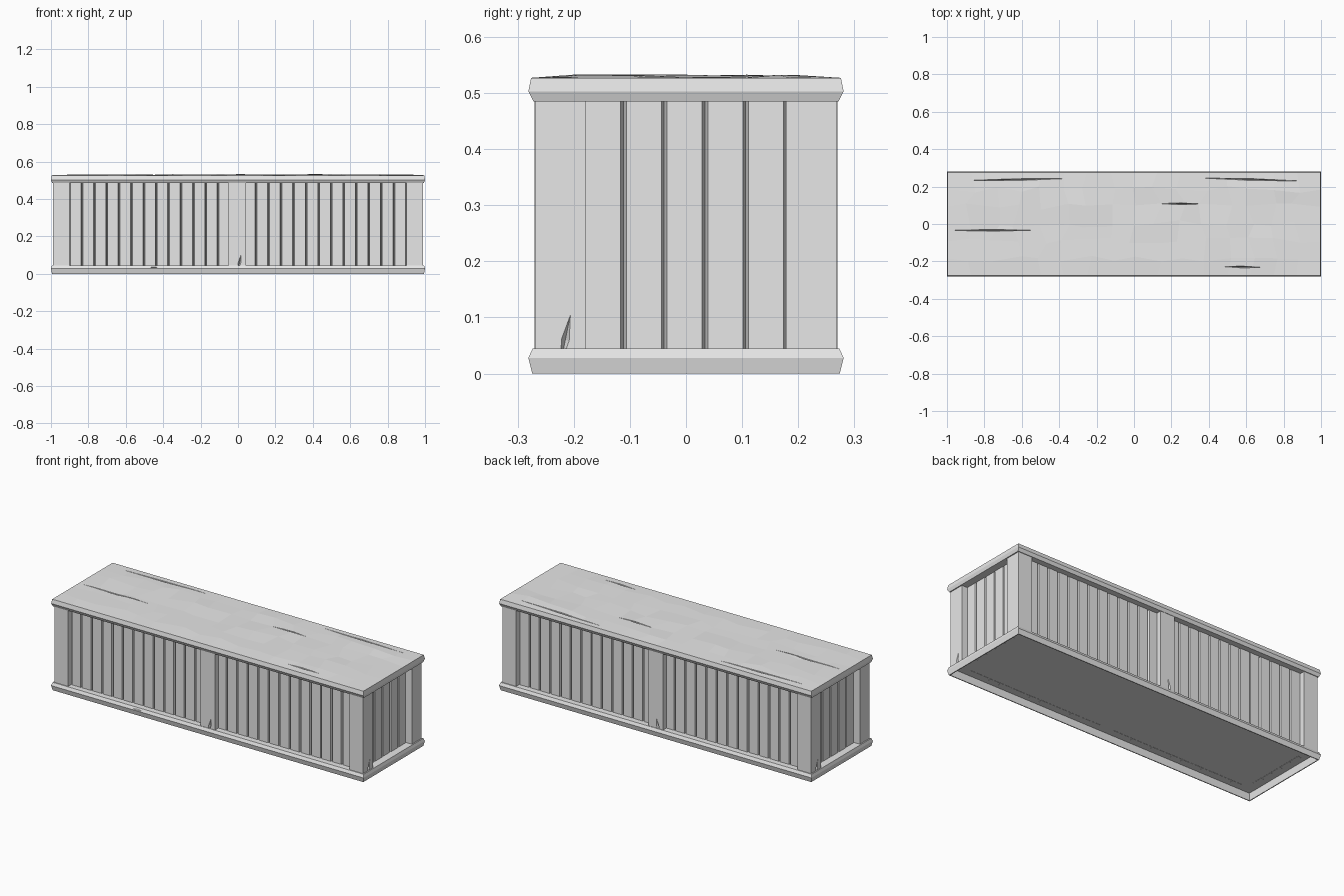
import bpy, bmesh, random
from math import pi
from mathutils import Matrix, Vector

random.seed(4)
cube = bpy.data.objects.get("Cube")
if cube:
    bpy.data.objects.remove(cube, do_unlink=True)

grey = bpy.data.materials.new("plain_grey")
grey.use_nodes = True
grey.diffuse_color = (0.8, 0.8, 0.8, 1)
grey.node_tree.nodes["Principled BSDF"].inputs["Base Color"].default_value = grey.diffuse_color

FLOOR, LOW, HIGH, TOP = 0.04, 0.045, 0.485, 0.527
HALF_TURN = Matrix.Rotation(pi, 4, "Z")


def finish(name, bm):
    bmesh.ops.recalc_face_normals(bm, faces=bm.faces)
    mesh = bpy.data.meshes.new(name)
    bm.to_mesh(mesh)
    bm.free()
    mesh.materials.append(grey)
    ob = bpy.data.objects.new(name, mesh)
    bpy.context.collection.objects.link(ob)
    return ob


def add_box(bm, lo, hi):
    """Box between two corners; returns its vertices."""
    lo, hi = Vector(lo), Vector(hi)
    verts = bmesh.ops.create_cube(bm, size=1)["verts"]
    for v in verts:
        v.co = (lo + hi) / 2 + v.co * (hi - lo)
    return verts


def stack(name, levels, segments, wrinkle=0):
    """Closed slab: a grid at the first level, its rim extruded through the rest."""
    bm = bmesh.new()
    bmesh.ops.create_grid(bm, x_segments=segments[0], y_segments=segments[1], size=1)
    z, hx, hy = levels[0]
    for v in bm.verts:
        inside = not v.is_boundary
        v.co = (v.co.x * hx, v.co.y * hy, z)
        if inside:
            v.co += Vector((random.uniform(-.03, .03), random.uniform(-.02, .02),
                            random.uniform(0, wrinkle)))
    rim = [e for e in bm.edges if e.is_boundary]
    for z2, hx2, hy2 in levels[1:]:
        geom = bmesh.ops.extrude_edge_only(bm, edges=rim)["geom"]
        for v in geom:
            if isinstance(v, bmesh.types.BMVert):
                v.co = (v.co.x * hx2 / hx, v.co.y * hy2 / hy, z2)
        rim = [e for e in geom if isinstance(e, bmesh.types.BMEdge)]
        hx, hy = hx2, hy2
    bmesh.ops.edgeloop_fill(bm, edges=rim)
    return finish(name, bm)


def crack(target, centre, radii, tilt=0, axis="Z"):
    """Cut a long diamond-shaped split into a part."""
    bm = bmesh.new()
    bmesh.ops.create_uvsphere(bm, u_segments=4, v_segments=2, radius=1)
    bm.transform(Matrix.Translation(centre) @ Matrix.Rotation(tilt, 4, axis)
                 @ Matrix.Diagonal((*radii, 1)))
    cutter = finish(target.name + "_crack_cutter", bm)
    cutter.hide_render = True
    cutter.hide_set(True)
    cutter.display_type = "WIRE"
    mod = target.modifiers.new("crack", "BOOLEAN")
    mod.operation, mod.solver, mod.object = "DIFFERENCE", "EXACT", cutter
    # bake the cut so that the helper can go
    bpy.context.view_layer.update()
    graph = bpy.context.evaluated_depsgraph_get()
    mesh = bpy.data.meshes.new_from_object(target.evaluated_get(graph))
    target.modifiers.clear()
    target.data = mesh
    bpy.data.objects.remove(cutter, do_unlink=True)


def planks(name, start, end, count, depth, turn):
    """Row of upright boards facing -y, with narrow V grooves between them."""
    bm = bmesh.new()
    pitch = (end - start) / count
    for i in range(count):
        a, b = start + i * pitch, start + (i + 1) * pitch
        front = -depth + random.uniform(-.001, .001)
        mid = (a + b) / 2
        for v in add_box(bm, (a, front, FLOOR - .001), (b, front + .02, HIGH + .001)):
            if v.co.y < front + .01:
                v.co.x += .005 if v.co.x < mid else -.005
    bm.transform(turn)
    return finish(name, bm)


# Lid with a wrinkled top, and the hollow tray under the walls
lid = stack("lid", [(TOP, .996, .276), (.503, 1, .281), (HIGH, .994, .272)], (16, 6), .006)
tray = stack("base_tray", [(FLOOR, .985, .265), (0, .989, .269), (0, .994, .274),
                           (.028, 1, .281), (LOW, .995, .273)], (1, 1))

# Splits along the lid boards
for x, y, length, tilt in [(.25, .108, .13, -.01), (-.76, -.034, .24, 0), (.58, -.23, .11, -.02),
                           (-.64, .237, .29, .02), (.62, .238, .29, -.03)]:
    crack(lid, (x, y, TOP + .002), (length, .005, .02), tilt)
crack(tray, (-.45, -.281, .034), (.035, .012, .004))

# Walls: each side is repeated by a half turn
for side, turn in (("front", Matrix.Identity(4)), ("back", HALF_TURN)):
    planks(side + "_planks_right", -.9, -.04, 13, .24, turn)
    planks(side + "_planks_left", .03, .9, 13, .24, turn)
    bm = bmesh.new()
    add_box(bm, (-.05, -.27, LOW - .005), (.042, -.225, HIGH + .005))
    bm.transform(turn)
    post = finish(side + "_middle_post", bm)
    sign = -1 if side == "front" else 1
    crack(post, (-sign * .008, sign * .27, .06), (.007, .015, .045), .2, "Y")

for side, angle in (("left", pi / 2), ("right", -pi / 2)):
    planks(side + "_end_planks", -.184, .179, 5, .952, Matrix.Rotation(angle, 4, "Z"))

# Corner posts
for side, sx in (("left", 1), ("right", -1)):
    for face, sy in (("front", -1), ("back", 1)):
        bm = bmesh.new()
        add_box(bm, (.9, .178, LOW - .005), (.988, .268, HIGH + .005))
        bm.transform(Matrix.Diagonal((sx, sy, 1, 1)))
        post = finish(f"{face}_{side}_corner_post", bm)
        if sx * sy < 0:
            crack(post, (sx * .988, sy * .215, .06), (.015, .007, .045), -.2 * sx, "X")
